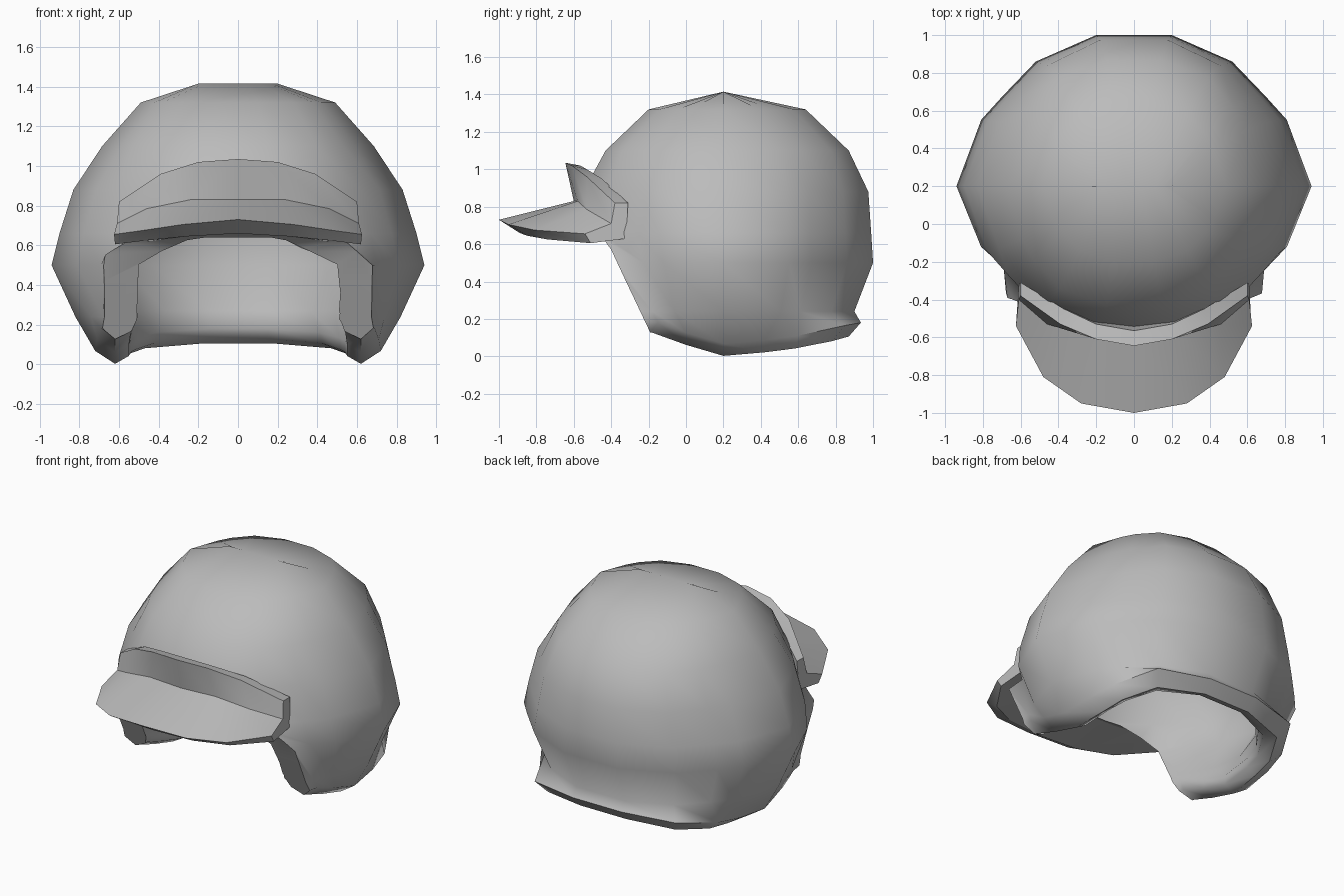
import bpy, bmesh, math

if "Cube" in bpy.data.objects:
    bpy.data.objects.remove(bpy.data.objects["Cube"])

grey = bpy.data.materials.new("grey")
grey.diffuse_color = (0.5, 0.5, 0.5, 1)
grey.use_nodes = True
grey.node_tree.nodes["Principled BSDF"].inputs["Base Color"].default_value = grey.diffuse_color


def make_object(name, bm):
    bmesh.ops.remove_doubles(bm, verts=bm.verts, dist=0.0005)
    bmesh.ops.recalc_face_normals(bm, faces=bm.faces)
    mesh = bpy.data.meshes.new(name)
    bm.to_mesh(mesh)
    bm.free()
    mesh.materials.append(grey)
    obj = bpy.data.objects.new(name, mesh)
    bpy.context.collection.objects.link(obj)
    return obj


def activate(obj):
    bpy.ops.object.select_all(action='DESELECT')
    obj.select_set(True)
    bpy.context.view_layer.objects.active = obj


def bridge(bm, loops, closed=True):
    """Join neighbouring loops of vertices with quads."""
    for a, b in zip(loops, loops[1:]):
        n = len(a)
        for i in range(n if closed else n - 1):
            j = (i + 1) % n
            bm.faces.new((a[i], a[j], b[j], b[i]))


# One quarter of the dome's plan outline, one unit in radius
quarter = [(0.86, 0.44), (0.745, 0.59), (0.553, 0.825), (0.213, 1.0)]

# Height of the lower rim along the depth of the helmet
rim = [(-.19, .13), (.17, 0), (.52, .03), (.80, .085), (.90, .115)]


def rim_height(y):
    if y <= rim[0][0]:
        return rim[0][1]
    for (y0, z0), (y1, z1) in zip(rim, rim[1:]):
        if y <= y1:
            return z0 + (z1 - z0) * (y - y0) / (y1 - y0)
    return rim[-1][1]


# Rings: height, half width, depth behind and in front of the centre,
# and whether the height is measured from the rim curve
rings = [(1.415, .20, 0, 0, 0), (1.32, .49, .44, .40, 0),
         (1.10, .685, .67, .63, 0), (0.88, .83, .775, .75, 0),
         (0.66, .90, .79, .79, 0), (0.50, .94, .80, .80, 0),
         (0.24, .82, .70, .80, 0), (0.065, .72, .735, .80, 1),
         (0.0, .62, .67, .76, 1),
         (0.04, .55, .61, .68, 1), (0.10, .55, .57, .67, 1),
         (0.27, .66, .60, .71, 0), (0.50, .79, .68, .75, 0),
         (0.66, .79, .68, .67, 0), (0.88, .72, .66, .63, 0),
         (1.08, .58, .57, .53, 0), (1.22, .39, .37, .33, 0),
         (1.29, .16, 0, 0, 0)]

# Straighter cheeks: front corners of the lower rings, by ring number
cheeks = {5: [(.81, -.12), (.69, -.23), (.67, -.45), (.20, -.60)],
          6: [(.74, -.06), (.68, -.18), (.65, -.45), (.20, -.60)],
          7: [(.71, 0), (.69, -.15), (.66, -.45), (.20, -.60)],
          8: [(.62, 0), (.62, -.18), (.60, -.45), (.20, -.55)],
          9: [(.55, 0), (.54, -.18), (.52, -.42), (.20, -.50)],
          10: [(.55, 0), (.52, -.18), (.48, -.40), (.16, -.48)],
          11: [(.62, 0), (.53, -.18), (.48, -.37), (.16, -.48)],
          12: [(.70, -.04), (.57, -.20), (.50, -.37), (.18, -.48)]}

# Squarer lip at the nape: back corners of the rim rings
nape = {7: [(.70, .42), (.66, .60), (.52, .85), (.18, .935)],
        8: [(.60, .42), (.58, .58), (.47, .78), (.17, .87)],
        9: [(.54, .42), (.52, .54), (.42, .71), (.16, .81)],
        10: [(.54, .42), (.51, .54), (.41, .68), (.15, .77)]}

bm = bmesh.new()
loops = []
for i, (z, rx, rb, rf, on_rim) in enumerate(rings):
    back, front = [], []
    for n, (x, y) in enumerate(quarter):
        k = 1.04 if z > 1 and n in (1, 2) else 1    # fuller crown corners
        back.append((k * x * rx, 0.2 + k * y * rb))
        front.append((k * x * rx, 0.2 - k * y * rf))
    back = nape.get(i, back)
    front = cheeks.get(i, front)
    plan = ([(rx, 0.2)] + back + [(-x, y) for x, y in reversed(back)]
            + [(-rx, 0.2)] + [(-x, y) for x, y in front] + front[::-1])
    loops.append([bm.verts.new((x, y, z + on_rim * rim_height(y)))
                  for x, y in plan])
bridge(bm, loops)
bmesh.ops.remove_doubles(bm, verts=bm.verts, dist=0.0005)
bmesh.ops.dissolve_degenerate(bm, edges=bm.edges, dist=0.0005)
shell = make_object("helmet_shell", bm)

# Side profile of the face opening, extruded across the shell
profile = [(-2, .66), (-.52, .66), (-.44, .625), (-.40, .57), (-.33, .42),
           (-.19, .125), (-.10, -.2), (-2, -.2)]
bm = bmesh.new()
sides = [[bm.verts.new((x, y, z)) for y, z in profile] for x in (-2, 2)]
bridge(bm, sides)
for side in sides:
    bm.faces.new(side)
cutter = make_object("opening_cutter", bm)
cutter.hide_render = True

activate(shell)
cut = shell.modifiers.new("opening", 'BOOLEAN')
cut.operation = 'DIFFERENCE'
cut.solver = 'EXACT'
cut.object = cutter
bpy.ops.object.modifier_apply(modifier=cut.name)
bpy.data.objects.remove(cutter)
activate(shell)
bpy.ops.object.shade_smooth_by_angle(angle=math.radians(62))

# Visor: sections from the middle outwards, each running band top back,
# band top front, crease, brim tip top, brim tip bottom, brim back
sections = [
    [(0, -.565, 1.02), (0, -.645, 1.035), (0, -.60, .83),
     (0, -1.0, .73), (0, -.89, .66), (0, -.50, .66)],
    [(.20, -.53, 1.0), (.20, -.61, 1.02), (.24, -.58, .83),
     (.28, -.95, .705), (.26, -.85, .645), (.26, -.48, .65)],
    [(.37, -.45, .95), (.39, -.53, .96), (.46, -.53, .785),
     (.48, -.81, .675), (.46, -.74, .625), (.45, -.42, .62)],
    [(.60, -.31, .82), (.60, -.38, .82), (.61, -.40, .71),
     (.625, -.54, .655), (.62, -.51, .605), (.61, -.32, .63)]]
bm = bmesh.new()
for sign in (1, -1):
    loops = [[bm.verts.new((sign * x, y, z)) for x, y, z in s] for s in sections]
    bridge(bm, loops)
    bm.faces.new(loops[-1])
visor = make_object("visor", bm)
activate(visor)
bpy.ops.object.shade_smooth_by_angle(angle=math.radians(30))
